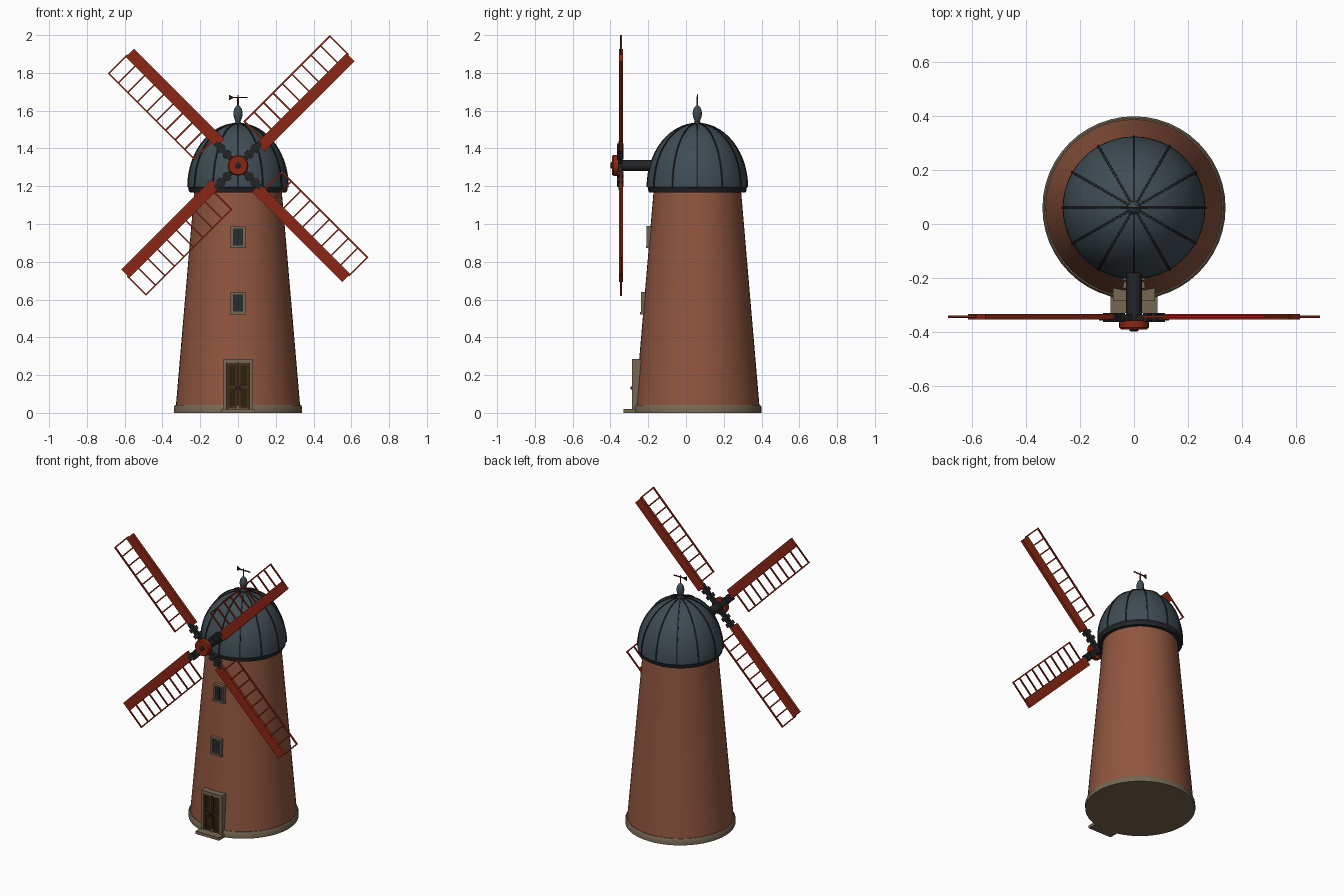
import bpy, bmesh, math
from mathutils import Matrix, Vector

if "Cube" in bpy.data.objects:
    bpy.data.objects.remove(bpy.data.objects["Cube"])

CY = 0.06            # tower axis in y
HUB = Vector((0, 0, 1.31))


def mat(name, rgb):
    m = bpy.data.materials.new(name)
    m.diffuse_color = (*rgb, 1)
    m.use_nodes = True
    m.node_tree.nodes["Principled BSDF"].inputs["Base Color"].default_value = m.diffuse_color
    return m


BRICK = mat("brick", (0.28, 0.093, 0.05))
STONE = mat("stone", (0.18, 0.135, 0.085))
SLATE = mat("slate", (0.05, 0.073, 0.088))
IRON = mat("dark iron", (0.017, 0.018, 0.020))
RED = mat("sail red", (0.26, 0.019, 0.007))
WOOD = mat("door wood", (0.06, 0.029, 0.008))
DARKWOOD = mat("dark wood", (0.028, 0.014, 0.005))
GLASS = mat("window glass", (0.022, 0.028, 0.028))


def finish(bm, name, m, smooth=False):
    bmesh.ops.recalc_face_normals(bm, faces=bm.faces)
    me = bpy.data.meshes.new(name)
    bm.to_mesh(me)
    bm.free()
    me.materials.append(m)
    ob = bpy.data.objects.new(name, me)
    bpy.context.collection.objects.link(ob)
    if smooth:
        bpy.ops.object.select_all(action='DESELECT')
        ob.select_set(True)
        bpy.context.view_layer.objects.active = ob
        bpy.ops.object.shade_smooth_by_angle(angle=math.radians(35))
    return ob


def add_box(bm, lo, hi, xf=Matrix()):
    lo, hi = Vector(lo), Vector(hi)
    size = Matrix.Diagonal((*(hi - lo), 1))
    bmesh.ops.create_cube(bm, size=1, matrix=xf @ Matrix.Translation((lo + hi) / 2) @ size)


def boxes(name, m, items, xf=Matrix()):
    bm = bmesh.new()
    for lo, hi in items:
        add_box(bm, lo, hi, xf)
    return finish(bm, name, m)


def lathe(name, m, profile, n=48, xf=Matrix.Translation((0, CY, 0))):
    """Revolve (radius, height) points about z."""
    bm = bmesh.new()
    rings = []
    for r, z in profile:
        if r < 1e-5:
            rings.append([bm.verts.new((0, 0, z))] * n)
        else:
            rings.append([bm.verts.new((r * math.cos(2 * math.pi * i / n),
                                        r * math.sin(2 * math.pi * i / n), z)) for i in range(n)])
    for a, b in zip(rings, rings[1:]):
        for i in range(n):
            j = (i + 1) % n
            vs = list(dict.fromkeys((a[i], a[j], b[j], b[i])))
            if len(vs) > 2:
                bm.faces.new(vs)
    for ring in (rings[0], rings[-1]):
        if ring[0] is not ring[1]:
            bm.faces.new(ring)
    bm.transform(xf)
    return finish(bm, name, m, True)


def tower_r(z):
    return 0.332 + (0.232 - 0.332) * z / 1.17


# tower and plinth
lathe("plinth", STONE, [(0.34, 0), (0.34, 0.03), (0.333, 0.042), (0.3, 0.042)])
lathe("tower", BRICK, [(tower_r(0.03), 0.03), (tower_r(1.17), 1.17)])

# dome cap with twelve ribs
dome = [(0.265 * math.cos(t), 1.195 + 0.337 * math.sin(t))
        for t in (math.pi / 2 * i / 14 for i in range(15))]
lathe("dome", SLATE, [(0.252, 1.18)] + dome)
lathe("dome_rim", IRON, [(0.2, 1.166), (0.254, 1.166), (0.261, 1.178), (0.261, 1.19), (0.2, 1.19)])
bm = bmesh.new()
for k in range(12):
    rot = Matrix.Translation((0, CY, 0)) @ Matrix.Rotation(k * math.pi / 6, 4, 'Z')
    prev = None
    for i, (r, z) in enumerate(dome):
        t = math.pi / 2 * i / 14
        nx, nz = math.cos(t), math.sin(t)
        cur = [bm.verts.new(rot @ Vector((r + d * nx, w, z + d * nz)))
               for d, w in ((-0.006, -0.005), (0.004, -0.004), (0.004, 0.004), (-0.006, 0.005))]
        if prev:
            for j in range(4):
                bm.faces.new((prev[j], prev[(j + 1) % 4], cur[(j + 1) % 4], cur[j]))
        else:
            bm.faces.new(cur)
        prev = cur
    bm.faces.new(prev)
finish(bm, "dome_ribs", IRON)

# finial and weather vane
lathe("finial", SLATE, [(0.02, 1.52), (0.02, 1.535), (0.013, 1.542), (0.022, 1.565), (0.025, 1.585),
                        (0.021, 1.607), (0.012, 1.622), (0.0, 1.632)], 16)
lathe("vane_rod", RED, [(0.004, 1.62), (0.004, 1.67), (0.0, 1.69)], 8)
boxes("vane_arm", DARKWOOD, [((-0.035, CY - 0.003, 1.667), (0.05, CY + 0.003, 1.673))])
bm = bmesh.new()
tri = [(-0.048, 1.685), (-0.048, 1.655), (-0.018, 1.67)]
face = bm.faces.new([bm.verts.new((x, CY - 0.003, z)) for x, z in tri])
ext = bmesh.ops.extrude_face_region(bm, geom=[face])
bmesh.ops.translate(bm, vec=(0, 0.006, 0), verts=[v for v in ext["geom"] if isinstance(v, bmesh.types.BMVert)])
finish(bm, "vane_tail", DARKWOOD)

# windshaft and hub, turned about the y axis (profile height runs towards the front)
AX = Matrix.Translation(HUB) @ Matrix.Rotation(math.pi / 2, 4, 'X')
lathe("windshaft", IRON, [(0.029, 0.1), (0.029, 0.365)], 20, AX)
lathe("hub", RED, [(0.055, 0.358), (0.055, 0.384), (0.049, 0.391), (0.02, 0.391)], 24, AX)
lathe("hub_cap", IRON, [(0.017, 0.385), (0.017, 0.396), (0.011, 0.40)], 12, AX)

# four sails: local x runs along the arm, z across it
U0, U1, V1 = 0.185, 0.832, 0.144
for k in range(4):
    xf = Matrix.Translation(HUB) @ Matrix.Rotation(-math.pi / 4 - k * math.pi / 2, 4, 'Y')
    tag = f"_{k + 1}"
    boxes("sail_arm" + tag, IRON, [((0, -0.358, -0.014), (0.17, -0.336, 0.014))] +
          [((u, -0.364, -0.024), (u + 0.024, -0.33, 0.024)) for u in (0.07, 0.115)], xf)
    boxes("sail_board" + tag, RED, [((0.15, -0.354, -0.047), (0.826, -0.334, 0.014))], xf)
    lattice = [((U0, -0.349, V1 - 0.008), (U1, -0.339, V1))]
    for i in range(10):
        u = U0 + (U1 - U0 - 0.008) * i / 9
        lattice.append(((u, -0.348, 0.0), (u + 0.008, -0.340, V1 - 0.004)))
    boxes("sail_lattice" + tag, RED, lattice, xf)


def frame(x, z0, z1, t, y0, y1):
    """Four bars around an opening."""
    return [((-x, y0, z0), (-x + t, y1, z1)), ((x - t, y0, z0), (x, y1, z1)),
            ((-x + t, y0, z1 - t), (x - t, y1, z1)), ((-x + t, y0, z0), (x - t, y1, z0 + t))]


# windows on the front
for i, z in enumerate((0.582, 0.932)):
    y = CY - tower_r(z)
    tag = f"_{i + 1}"
    z0, z1 = z - 0.057, z + 0.057
    boxes("window_frame" + tag, STONE, frame(0.039, z0, z1, 0.012, y - 0.017, y + 0.03) +
          [((-0.043, y - 0.02, z0 - 0.003), (0.043, y + 0.02, z0 + 0.009))])
    boxes("window_glass" + tag, GLASS, [((-0.03, y - 0.010, z0 + 0.008), (0.03, y + 0.02, z1 - 0.008))])
    boxes("window_bars" + tag, IRON, [((-0.002, y - 0.013, z0 + 0.01), (0.002, y - 0.008, z1 - 0.01)),
                                      ((-0.028, y - 0.013, z - 0.002), (0.028, y - 0.008, z + 0.002))])

# door, surround and step
boxes("door_surround", STONE, [((-0.078, -0.286, 0.02), (-0.06, -0.22, 0.285)),
                               ((0.06, -0.286, 0.02), (0.078, -0.22, 0.285)),
                               ((-0.06, -0.286, 0.265), (0.06, -0.22, 0.285))])
boxes("door_step", STONE, [((-0.088, -0.33, 0), (0.088, -0.22, 0.02))])
boxes("door", DARKWOOD, [((-0.061, -0.276, 0.02), (0.061, -0.22, 0.266))])
rails = []
for s in (-1, 1):
    a, b = sorted((s * 0.004, s * 0.058))
    rails += [((a, -0.281, 0.022), (a + 0.01, -0.275, 0.264)), ((b - 0.01, -0.281, 0.022), (b, -0.275, 0.264))]
    rails += [((a + 0.01, -0.281, z), (b - 0.01, -0.275, z + 0.012)) for z in (0.022, 0.13, 0.252)]
boxes("door_rails", WOOD, rails)
boxes("door_handles", IRON, [((s * 0.010 - 0.004, -0.295, 0.125), (s * 0.010 + 0.004, -0.28, 0.14)) for s in (-1, 1)])
